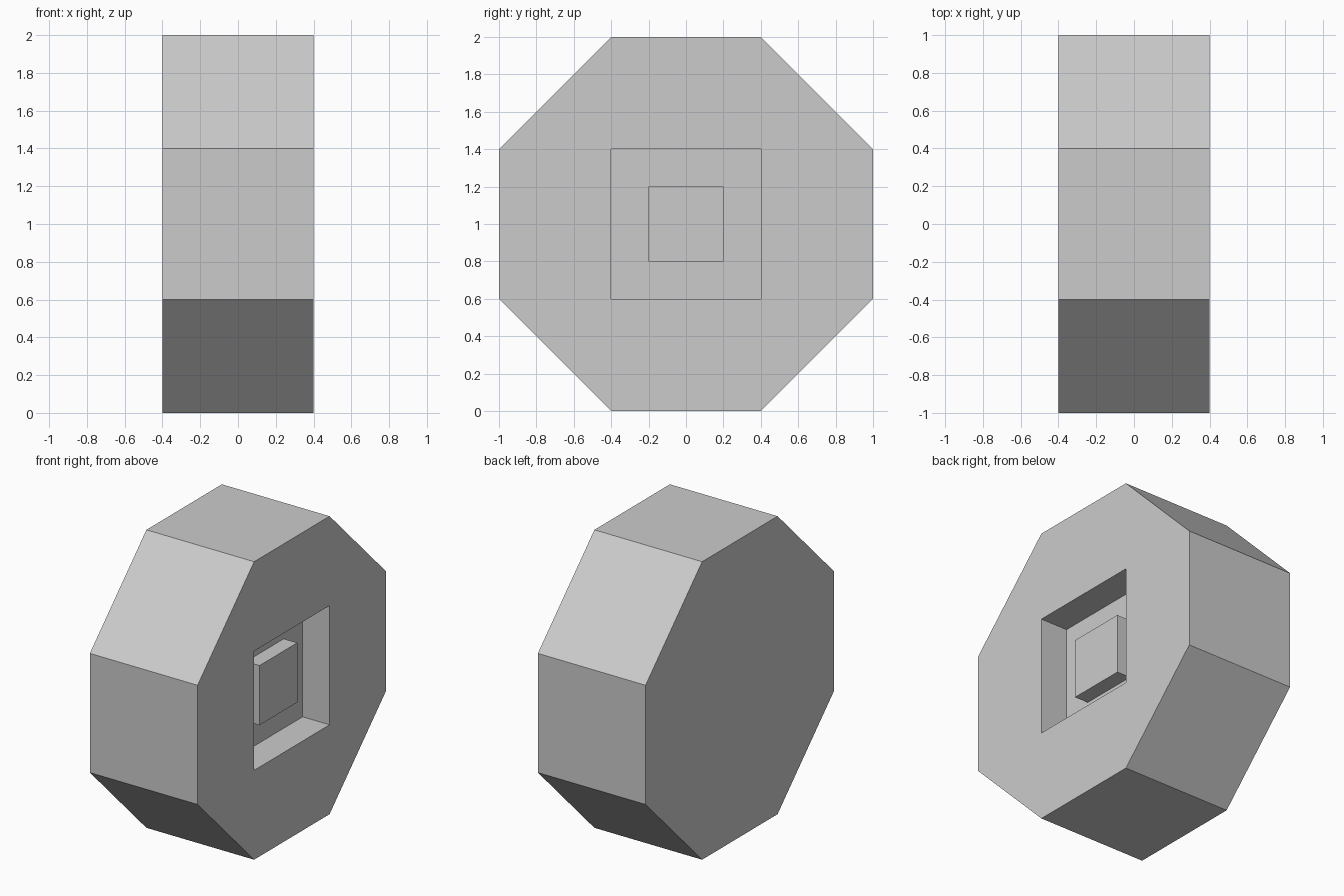
import bpy, bmesh

if "Cube" in bpy.data.objects:
    bpy.data.objects.remove(bpy.data.objects["Cube"])

bm = bmesh.new()


def ring(x, points):
    """Repeat the points through four quarter turns about the wheel axle."""
    verts = []
    for _ in range(4):
        verts += [bm.verts.new((x, y, z + 1)) for y, z in points]
        points = [(-z, y) for y, z in points]
    return verts


def bridge(a, b):
    n = len(a)
    for i in range(n):
        j = (i + 1) % n
        bm.faces.new((a[i], a[j], b[j], b[i]))


# Octagonal tread and plain inner face
octagon = [(1, 0.4), (0.4, 1)]
back = ring(-0.4, octagon)
front = ring(0.4, octagon)
bm.faces.new(back)
bridge(back, front)

# Outer face around the square opening
opening = ring(0.4, [(0.4, 0.4)])
for k in range(4):
    n = (k + 1) % 4
    bm.faces.new((front[2 * k], front[2 * k + 1], opening[k]))
    bm.faces.new((front[2 * k + 1], front[2 * n], opening[n], opening[k]))

# Recess walls, recess floor, raised hub
floor = ring(0.2, [(0.4, 0.4)])
hub_base = ring(0.2, [(0.2, 0.2)])
hub_face = ring(0.3, [(0.2, 0.2)])
bridge(opening, floor)
bridge(floor, hub_base)
bridge(hub_base, hub_face)
bm.faces.new(hub_face)

bmesh.ops.recalc_face_normals(bm, faces=bm.faces[:])
mesh = bpy.data.meshes.new("wheel")
bm.to_mesh(mesh)
bm.free()
wheel = bpy.data.objects.new("wheel", mesh)
bpy.context.collection.objects.link(wheel)
